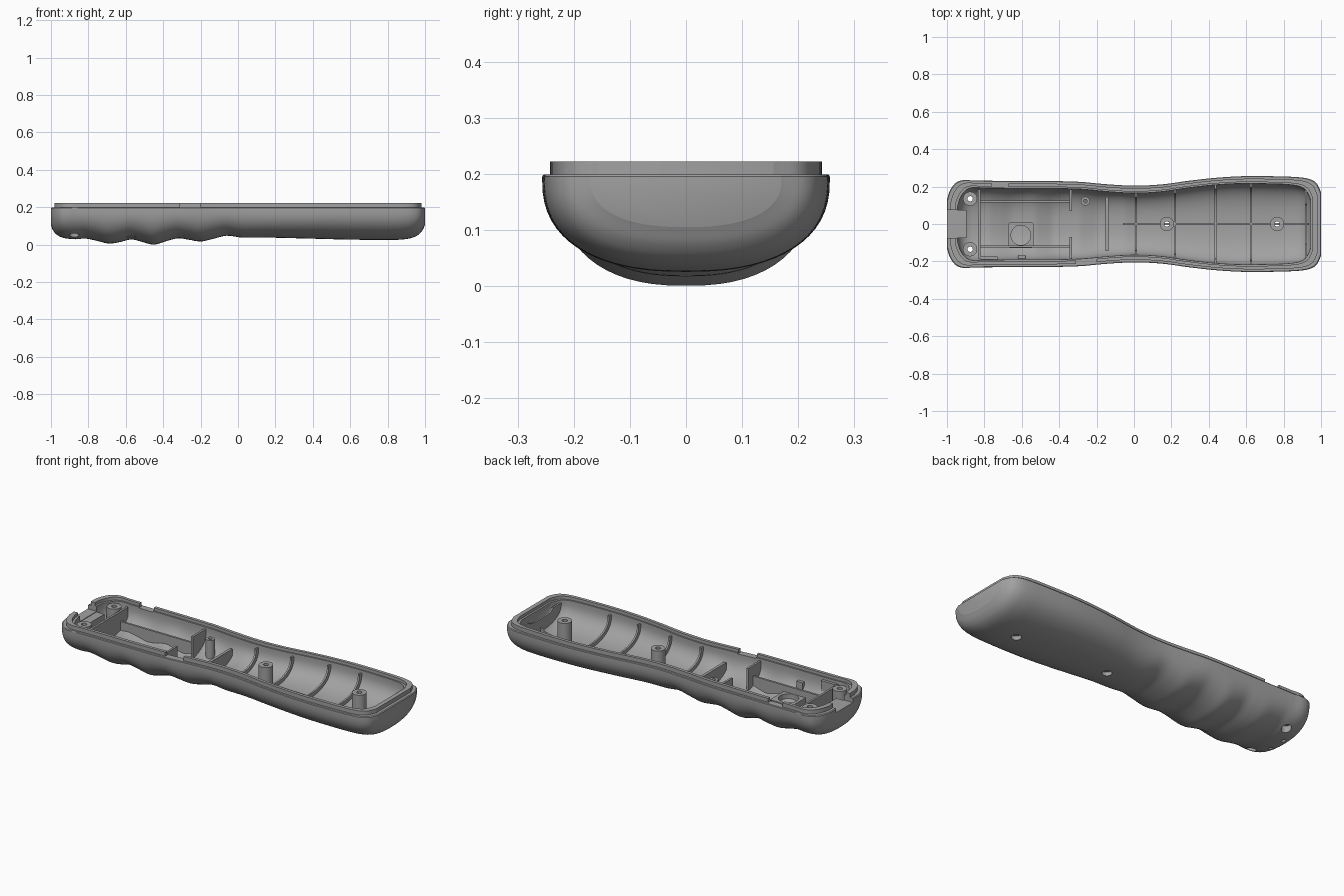
import bpy, bmesh, math
from mathutils import Matrix, Vector

if "Cube" in bpy.data.objects:
    bpy.data.objects.remove(bpy.data.objects["Cube"])

grey = bpy.data.materials.new("plastic grey")
grey.diffuse_color = (0.36, 0.36, 0.36, 1)
grey.use_nodes = True
grey.node_tree.nodes["Principled BSDF"].inputs["Base Color"].default_value = grey.diffuse_color

# half width and underside height along the handle
WIDTH = [(-1, .13), (-.99, .165), (-.975, .195), (-.95, .222), (-.91, .235), (-.85, .232),
         (-.5, .23), (-.3, .226), (-.15, .213), (0, .205), (.15, .212), (.3, .232),
         (.45, .248), (.6, .256), (.8, .254), (.9, .248), (.95, .236), (.98, .213), (1, .17)]
UNDER = [(-1, .105), (-.99, .078), (-.97, .054), (-.94, .038), (-.9, .031), (-.86, .029), (-.82, .033),
         (-.76, .022), (-.69, .006), (-.63, .014), (-.57, .028), (-.51, .014), (-.45, 0),
         (-.38, .02), (-.32, .034), (-.26, .026), (-.2, .017), (-.13, .032), (-.06, .048),
         (.02, .038), (.15, .038), (.4, .032), (.6, .027), (.85, .026), (.92, .034),
         (.96, .05), (.985, .075), (1, .105)]
ZT, POW, WALL = .19, 2.4, .04
STATIONS, ARC = 150, 32


def curve(table, x):
    """Smooth interpolation through a table."""
    x = max(-1, min(1, x))
    i = 0
    while i < len(table) - 2 and x > table[i + 1][0]:
        i += 1

    def slope(k):
        a, b = table[max(k - 1, 0)], table[min(k + 1, len(table) - 1)]
        return (b[1] - a[1]) / (b[0] - a[0])
    (x0, y0), (x1, y1) = table[i], table[i + 1]
    h = x1 - x0
    t = (x - x0) / h
    return (y0 * (2*t**3 - 3*t*t + 1) + y1 * (3*t*t - 2*t**3)
            + h * slope(i) * (t**3 - 2*t*t + t) + h * slope(i + 1) * (t**3 - t*t))


def size(x, off):
    u = x / (1 - 1.4 * off)
    return curve(WIDTH, u) - off, ZT - curve(UNDER, u) - off


def section(x, off):
    w, d = size(x, off)
    pts = []
    for k in range(ARC + 1):
        a = math.pi * k / ARC
        c, s = math.cos(a), max(math.sin(a), 0)
        if k in (0, ARC):
            s = 0
        pts.append(Vector((x, -w * math.copysign(abs(c) ** (2 / POW), c), ZT - d * s ** (2 / POW))))
    return pts


def floor_z(x, y, off=WALL):
    w, d = size(x, off)
    return ZT - d * max(0, 1 - min(1, abs(y) / w) ** POW) ** (1 / POW)


def finish(name, bm):
    bmesh.ops.recalc_face_normals(bm, faces=bm.faces)
    me = bpy.data.meshes.new(name)
    bm.to_mesh(me)
    bm.free()
    me.materials.append(grey)
    ob = bpy.data.objects.new(name, me)
    bpy.context.collection.objects.link(ob)
    return ob


def smooth(ob):
    bpy.ops.object.select_all(action='DESELECT')
    ob.select_set(True)
    bpy.context.view_layer.objects.active = ob
    bpy.ops.object.shade_smooth_by_angle(angle=math.radians(32))


# ---- hollow shell with stepped lip
XS = [math.sin(math.pi / 2 * (2 * i / STATIONS - 1)) for i in range(STATIONS + 1)]
bm = bmesh.new()


def skin(off):
    """Lofted trough; returns its open top edge as a loop."""
    g = [[bm.verts.new(p) for p in section(x * (1 - 1.4 * off), off)] for x in XS]
    for a, b in zip(g, g[1:]):
        for k in range(ARC):
            bm.faces.new((a[k], a[k + 1], b[k + 1], b[k]))
    bm.faces.new(g[0])
    bm.faces.new(g[-1])
    return [r[0] for r in g] + [r[-1] for r in reversed(g)]


def rim(off, z):
    lo = [section(x * (1 - 1.4 * off), off) for x in XS]
    return [bm.verts.new((p.x, p.y, z)) for p in [r[0] for r in lo] + [r[-1] for r in reversed(lo)]]


loops = [skin(0), rim(0, .195), rim(.003, .199), rim(.014, .199), rim(.014, .222),
         rim(WALL - .008, .222), rim(WALL - .008, .205), rim(WALL, .205), skin(WALL)]
for a, b in zip(loops, loops[1:]):
    for i in range(len(a)):
        j = (i + 1) % len(a)
        bm.faces.new((a[i], a[j], b[j], b[i]))
shell = finish("handle_shell", bm)


def cut(bm):
    c = finish("cutter", bm)
    c.hide_render = True
    m = shell.modifiers.new("cut", 'BOOLEAN')
    m.operation, m.solver, m.object = 'DIFFERENCE', 'EXACT', c
    bpy.context.view_layer.objects.active = shell
    bpy.ops.object.modifier_apply(modifier=m.name)
    bpy.data.objects.remove(c)


def box_bm(x0, x1, y0, y1, z0, z1):
    b = bmesh.new()
    bmesh.ops.create_cube(b, size=1, matrix=Matrix.Translation(((x0+x1)/2, (y0+y1)/2, (z0+z1)/2))
                          @ Matrix.Diagonal((x1-x0, y1-y0, z1-z0, 1)))
    return b


# lip notches and cable opening
for n in [(-.31, -.2, -.3, -.17, .199, .3), (-.76, -.67, .17, .3, .199, .3),
          (-1.1, -.9, -.075, .075, .175, .3)]:
    cut(box_bm(*n))

# screw holes and small holes through the underside
BOSSES = [(-.876, .135), (-.876, -.135), (.176, 0), (.765, 0)]
for x, y, r in [(x, y, .026) for x, y in BOSSES] + [(-.93, .05, .012), (-.93, -.05, .012)]:
    b = bmesh.new()
    bmesh.ops.create_cone(b, cap_ends=True, segments=24, radius1=r, radius2=r, depth=.19,
                          matrix=Matrix.Translation((x, y, .03)))
    cut(b)
smooth(shell)


def tube(name, x, y, z0, z1, ro, ri, seg=28):
    b = bmesh.new()
    rings = [[b.verts.new((x + r * math.cos(2 * math.pi * k / seg), y + r * math.sin(2 * math.pi * k / seg), z))
              for k in range(seg)] for r, z in ((ro, z0), (ro, z1), (ri, z1), (ri, z0))]
    for i in range(4):
        p, q = rings[i], rings[(i + 1) % 4]
        for k in range(seg):
            j = (k + 1) % seg
            b.faces.new((p[k], p[j], q[j], q[k]))
    smooth(finish(name, b))


# ---- screw posts
for x, y in BOSSES:
    tube("screw_post", x, y, floor_z(x, y) - .018, .2, .038, .014)
tube("small_post", -.26, .122, floor_z(-.26, .122) - .015, .185, .024, .01)


def strip(name, lower, upper, side):
    """Thick wall between two matching edges."""
    b = bmesh.new()
    rows = [[b.verts.new(p + s * side) for p in e] for e, s in
            ((lower, -1), (upper, -1), (upper, 1), (lower, 1))]
    for i in range(4):
        p, q = rows[i], rows[(i + 1) % 4]
        for k in range(len(p) - 1):
            b.faces.new((p[k], p[k + 1], q[k + 1], q[k]))
    for k in (0, -1):
        b.faces.new([r[k] for r in rows])
    finish(name, b)


def wall(name, x0, y0, x1, y1, top, t=.006):
    """Straight upright wall that follows the floor; top is a height, or a rise if negative."""
    n = 40
    lo, hi = [], []
    for k in range(n + 1):
        x, y = x0 + (x1 - x0) * k / n, y0 + (y1 - y0) * k / n
        z = floor_z(x, y)
        lo.append(Vector((x, y, z - .01)))
        hi.append(Vector((x, y, max(top, z) if top > 0 else z - top)))
    side = Vector((y1 - y0, x0 - x1, 0)).normalized() * t
    strip(name, lo, hi, side)


# ---- curved cross ribs and the centre rib
for x in (.01, .22, .435, .625, .92):
    strip("cross_rib", section(x, WALL - .008) if x < .9 else section(x, WALL - .004),
          section(x, WALL + .022), Vector((.005, 0, 0)))
wall("centre_rib", -.06, 0, .935, 0, -.022, .005)

# ---- battery bay walls
wall("end_bulkhead", -.828, -.185, -.828, .185, .19)
wall("front_divider", -.338, -.185, -.338, -.07, .195)
wall("back_divider", -.338, .07, -.338, .185, .195)
wall("mid_bulkhead", -.145, -.145, -.145, .145, .15, .008)
for s in (-1, 1):
    wall("bay_wall", -.825, .12 * s, -.34, .12 * s, .135)
wall("side_shelf", -.82, -.183, -.73, -.183, .19, .008)
wall("side_tab", -.62, -.175, -.58, -.175, .15, .009)

# ---- open holder block with round seat
C, R = Vector((-.605, -.06)), .053
b = bmesh.new()
SEG = 40
rows = []
for z, inner in ((.02, 0), (.1, 0), (.1, 1), (.02, 1)):
    row = []
    for k in range(SEG):
        a = 2 * math.pi * (k + .5) / SEG
        r = R if inner else .069 / max(abs(math.cos(a)), abs(math.sin(a)))
        row.append(b.verts.new((C.x + r * math.cos(a), C.y + r * math.sin(a), z + (.022 if z < .1 else 0))))
    rows.append(row)
for i in range(4):
    p, q = rows[i], rows[(i + 1) % 4]
    for k in range(SEG):
        j = (k + 1) % SEG
        b.faces.new((p[k], p[j], q[j], q[k]))
finish("round_seat_block", b)

# ---- cable guide block behind the opening
finish("cable_guide", box_bm(-.955, -.895, -.075, .075, .06, .172))
